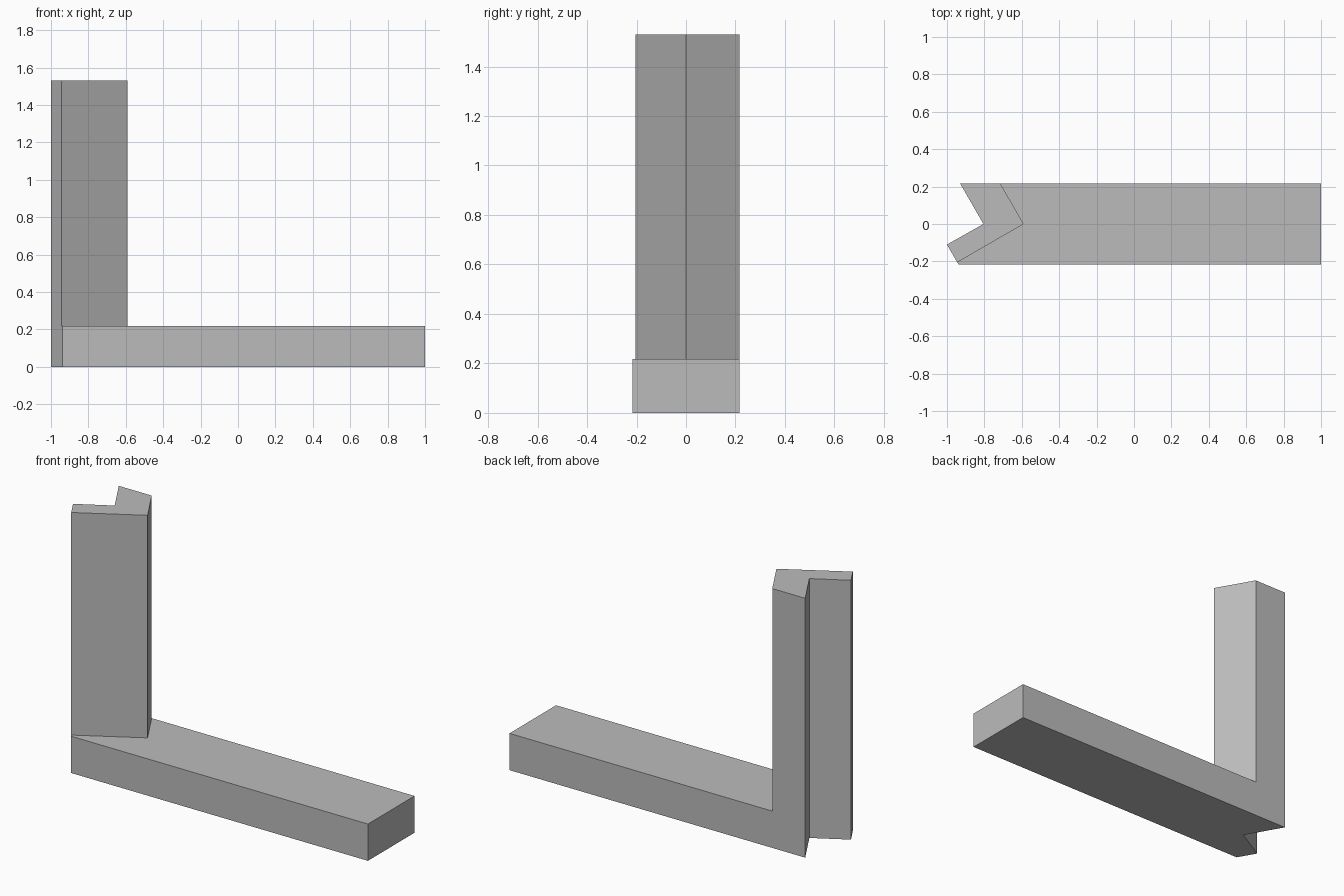
import bpy
import bmesh
from mathutils import Vector

cube = bpy.data.objects.get("Cube")
if cube:
    bpy.data.objects.remove(cube, do_unlink=True)

HALF_WIDTH = 0.217
BEAM_TOP = 0.217
POST_TOP = 1.53

grey = bpy.data.materials.new("plain grey")
grey.use_nodes = True
colour = (0.5, 0.5, 0.5, 1.0)
grey.diffuse_color = colour
grey.node_tree.nodes["Principled BSDF"].inputs["Base Color"].default_value = colour

# Outline points shared by the V-shaped post and the beam deck
outer_back = (-0.93, HALF_WIDTH)
inner_back = (-0.715, HALF_WIDTH)
ridge = (-0.59, 0)
wing_front = (-0.945, -0.205)
wing_tip = (-1, -0.11)
notch = (-0.805, 0)
post_outline = [outer_back, notch, wing_tip, wing_front, ridge, inner_back]
deck_outline = [inner_back, ridge, wing_front, (-0.938, -HALF_WIDTH),
                (1, -HALF_WIDTH), (1, HALF_WIDTH)]

bm = bmesh.new()
verts = {}


def flat_face(outline):
    for p in outline:
        if p not in verts:
            verts[p] = bm.verts.new((*p, 0))
    return bm.faces.new([verts[p] for p in outline])


def raise_faces(faces, height, keep):
    """Extrude faces straight up and return the new top faces."""
    out = bmesh.ops.extrude_face_region(bm, geom=faces, use_keep_orig=keep)["geom"]
    bmesh.ops.translate(bm, vec=Vector((0, 0, height)),
                        verts=[g for g in out if isinstance(g, bmesh.types.BMVert)])
    if not keep:
        bmesh.ops.delete(bm, geom=[f for f in faces if f.is_valid], context='FACES_ONLY')
    return [g for g in out if isinstance(g, bmesh.types.BMFace)]


# Beam: the whole footprint, notched by the V at one end
tops = raise_faces([flat_face(post_outline), flat_face(deck_outline)], BEAM_TOP, True)

# Post: the V-shaped part of the top carried upwards
post_face = min(tops, key=lambda f: f.calc_center_median().x)
raise_faces([post_face], POST_TOP - BEAM_TOP, False)

# Merge coplanar faces into one clean solid
bmesh.ops.dissolve_limit(bm, angle_limit=0.01, verts=bm.verts[:], edges=bm.edges[:])
bmesh.ops.recalc_face_normals(bm, faces=bm.faces[:])

mesh = bpy.data.meshes.new("beam_with_post")
bm.to_mesh(mesh)
bm.free()
mesh.materials.append(grey)
bpy.context.collection.objects.link(bpy.data.objects.new("beam_with_post", mesh))
